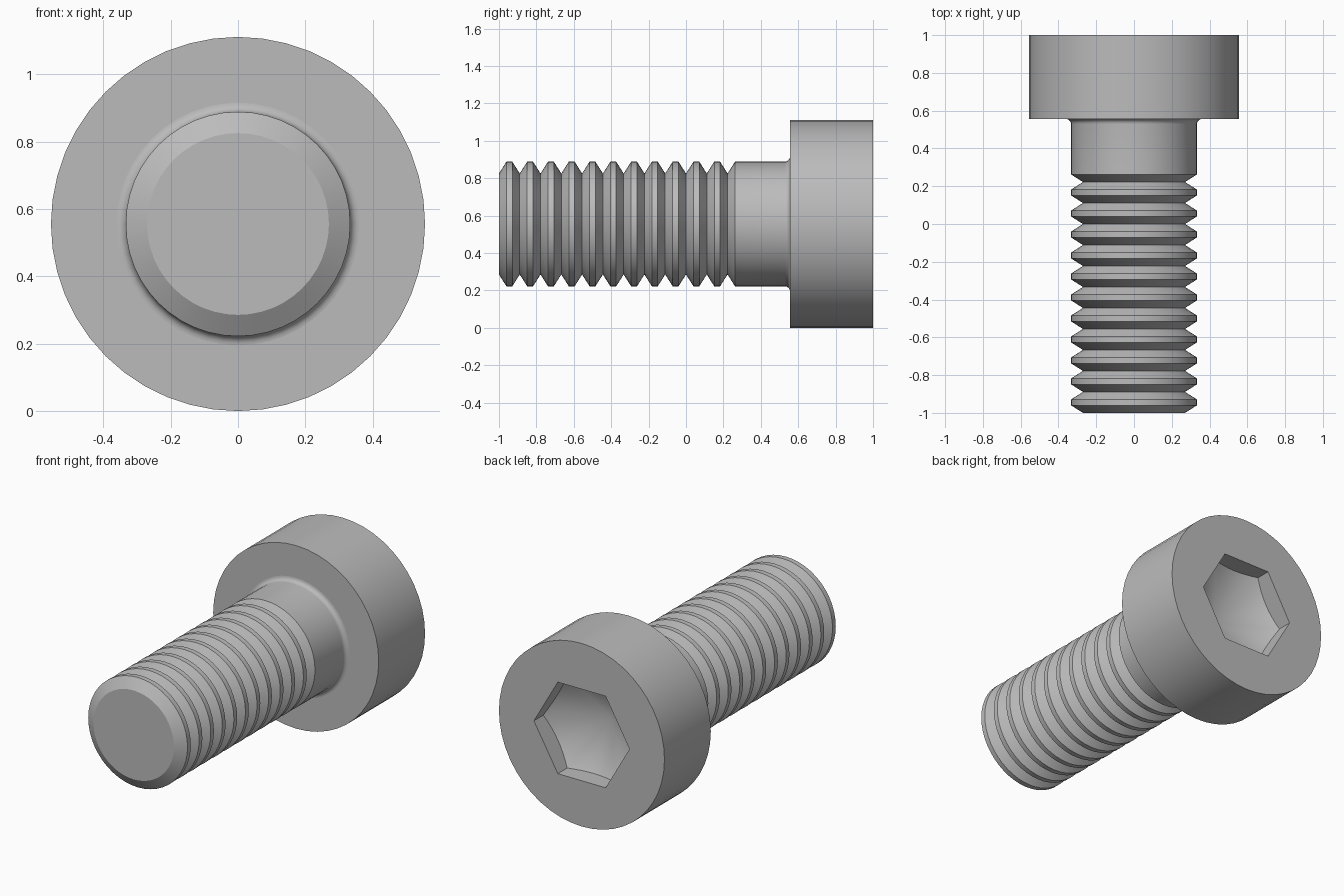
import bpy
import bmesh
from math import cos, sin, pi, radians

cube = bpy.data.objects.get("Cube")
if cube:
    bpy.data.objects.remove(cube, do_unlink=True)

SEGMENTS = 48            # divisible by six, so socket corners fall on vertices
MM = 1 / 9               # model units per millimetre
HEAD_R, SHANK_R, ROOT_R = 5 * MM, 3 * MM, 0.27
HEAD_Y = 1 - 4 * MM      # underside of the head
FILLET = 0.027

steel = bpy.data.materials.new("steel_grey")
steel.use_nodes = True
GREY = (0.5, 0.5, 0.5, 1)
steel.diffuse_color = GREY
steel.node_tree.nodes["Principled BSDF"].inputs["Base Color"].default_value = GREY


def circle(radius, y):
    """Round ring of points about the screw axis."""
    return [(radius * cos(2 * pi * i / SEGMENTS), y,
             HEAD_R + radius * sin(2 * pi * i / SEGMENTS)) for i in range(SEGMENTS)]


def hexagon(flat_r, depth_at):
    """Six-sided ring; depth_at gives y from the distance to the axis."""
    ring = []
    for i in range(SEGMENTS):
        a = 2 * pi * i / SEGMENTS
        r = flat_r / cos(a % (pi / 3) - pi / 6)
        ring.append((r * cos(a), depth_at(r), HEAD_R + r * sin(a)))
    return ring


def loft(name, rings, start=None, end=None):
    """Skin a list of rings, closing either end to a centre point at y."""
    bm = bmesh.new()
    loops = [[bm.verts.new(p) for p in ring] for ring in rings]
    for a, b in zip(loops, loops[1:]):
        for i in range(SEGMENTS):
            j = (i + 1) % SEGMENTS
            bm.faces.new((a[i], a[j], b[j], b[i]))
    for loop, y in ((loops[0], start), (loops[-1], end)):
        if y is not None:
            tip = bm.verts.new((0, y, HEAD_R))
            for i in range(SEGMENTS):
                bm.faces.new((loop[i], loop[(i + 1) % SEGMENTS], tip))
    bmesh.ops.recalc_face_normals(bm, faces=bm.faces)
    mesh = bpy.data.meshes.new(name)
    bm.to_mesh(mesh)
    bm.free()
    mesh.materials.append(steel)
    obj = bpy.data.objects.new(name, mesh)
    bpy.context.collection.objects.link(obj)
    bpy.ops.object.select_all(action="DESELECT")
    obj.select_set(True)
    bpy.context.view_layer.objects.active = obj
    bpy.ops.object.shade_smooth_by_angle(angle=radians(30))
    return obj


# Threaded shank: eleven ridges, a plain neck and a fillet under the head
profile = []
for k in range(11):
    y = -1 + k * MM
    profile += [(ROOT_R, y), (SHANK_R, y + 0.04), (SHANK_R, y + MM - 0.04)]
neck_y = -1 + 11 * MM
profile += [(ROOT_R, neck_y), (SHANK_R, neck_y + 0.04)]
for k in range(7):
    a = k / 6 * pi / 2
    profile.append((SHANK_R + FILLET * (1 - cos(a)), HEAD_Y - FILLET * (1 - sin(a))))
loft("threaded_shank", [circle(r, y) for r, y in profile], start=-1)

# Head: cylinder with a hexagonal socket ending in a drilled cone
SOCKET_R = 2.5 * MM
APEX_Y = 1 - 0.275
head_rings = [
    circle(SHANK_R + FILLET, HEAD_Y),
    circle(HEAD_R, HEAD_Y),
    circle(HEAD_R, 1),
    hexagon(SOCKET_R, lambda r: 1),
    hexagon(SOCKET_R, lambda r: APEX_Y + r * 0.577),
]
loft("socket_head", head_rings, end=APEX_Y)
